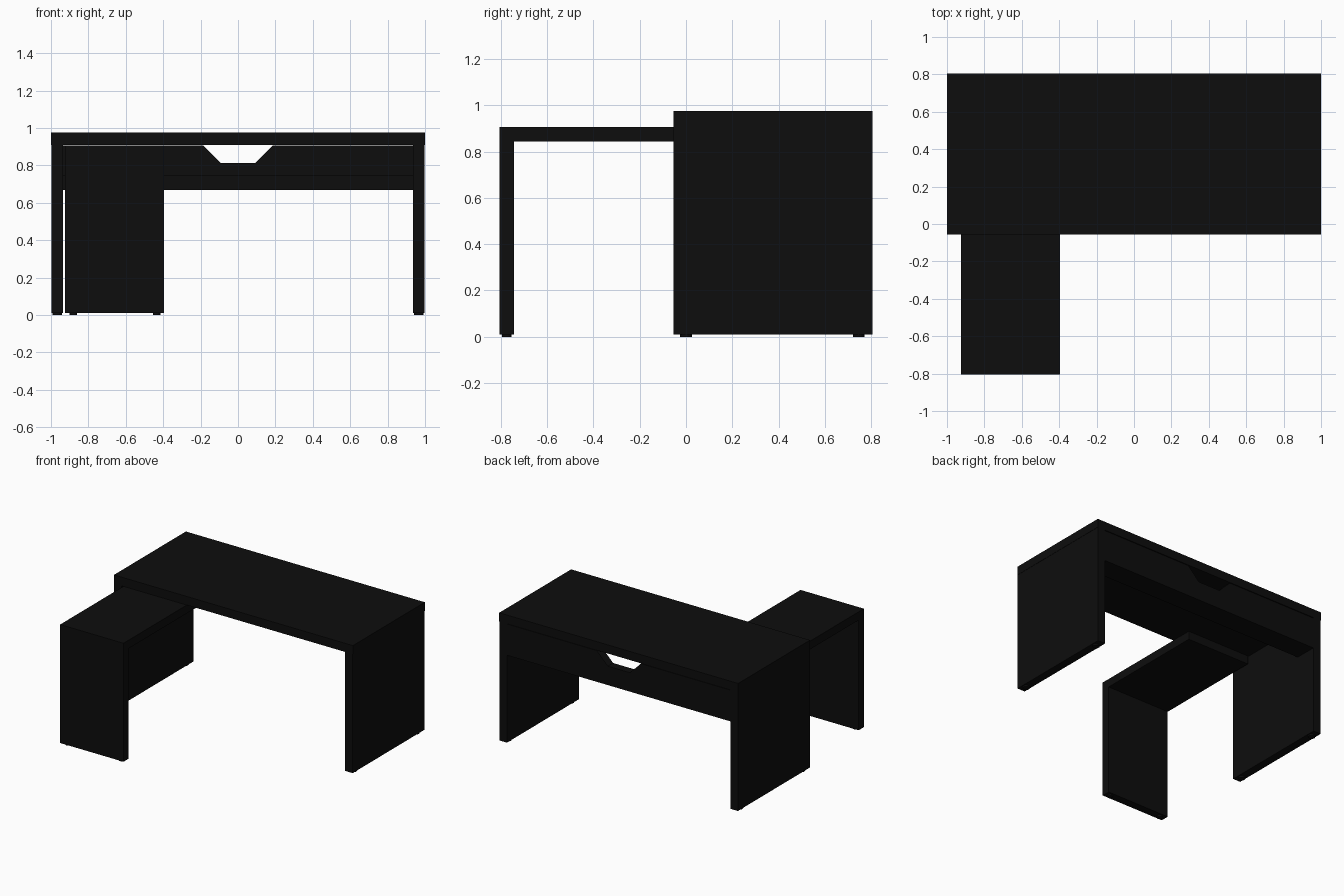
import bpy, bmesh
from mathutils import Vector

if "Cube" in bpy.data.objects:
    bpy.data.objects.remove(bpy.data.objects["Cube"])

black = bpy.data.materials.new("matte black")
black.diffuse_color = (0.004, 0.004, 0.004, 1)
black.use_nodes = True
black.node_tree.nodes["Principled BSDF"].inputs["Base Color"].default_value = black.diffuse_color


def finish(name, bm):
    bmesh.ops.recalc_face_normals(bm, faces=bm.faces)
    mesh = bpy.data.meshes.new(name)
    bm.to_mesh(mesh)
    bm.free()
    mesh.materials.append(black)
    obj = bpy.data.objects.new(name, mesh)
    bpy.context.collection.objects.link(obj)
    return obj


def box(name, x, y, z):
    """Box between the given (low, high) ranges."""
    bm = bmesh.new()
    bmesh.ops.create_cube(bm, size=1)
    for v in bm.verts:
        v.co = Vector([r[0] if c < 0 else r[1] for c, r in zip(v.co, (x, y, z))])
    return finish(name, bm)


def foot(name, x, y, r):
    """Low round glide under a leg."""
    bm = bmesh.new()
    bmesh.ops.create_cone(bm, cap_ends=True, segments=16, radius1=r, radius2=r, depth=0.012)
    bmesh.ops.translate(bm, verts=bm.verts, vec=(x, y, 0.006))
    return finish(name, bm)


# Main desk: top and two full-depth panel legs
FRONT, BACK = -0.055, 0.805
box("desk_top", (-1, 1), (FRONT, BACK), (0.91, 0.975))
for side, s in (("left", -1), ("right", 1)):
    box(side + "_panel_leg", sorted((s * 0.935, s * 0.998)), (FRONT, BACK), (0.01, 0.91))
    for end, y in (("front", 0.0), ("back", 0.745)):
        foot(f"{side}_{end}_foot", s * 0.967, y, 0.025)

# Back panel with a tapered cable notch in its upper edge
profile = [(-0.935, 0.67), (0.935, 0.67), (0.935, 0.906), (0.185, 0.906),
           (0.092, 0.813), (-0.092, 0.813), (-0.185, 0.906), (-0.935, 0.906)]
bm = bmesh.new()
face = bm.faces.new([bm.verts.new((x, 0.74, z)) for x, z in profile])
ext = bmesh.ops.extrude_face_region(bm, geom=[face])
bmesh.ops.translate(bm, vec=(0, 0.063, 0),
                    verts=[g for g in ext["geom"] if isinstance(g, bmesh.types.BMVert)])
finish("back_panel", bm)

# Cable tray in front of the back panel
box("cable_tray_floor", (-0.935, 0.935), (0.635, 0.74), (0.67, 0.69))
box("cable_tray_lip", (-0.935, 0.935), (0.635, 0.655), (0.69, 0.75))

# Lower side return, tucked under the desk top, on one end leg
RX = (-0.925, -0.395)
box("return_top", RX, (-0.805, 0.115), (0.843, 0.906))
box("return_leg", RX, (-0.805, -0.742), (0.01, 0.843))
for side, x in (("left", -0.88), ("right", -0.435)):
    foot("return_" + side + "_foot", x, -0.774, 0.02)
